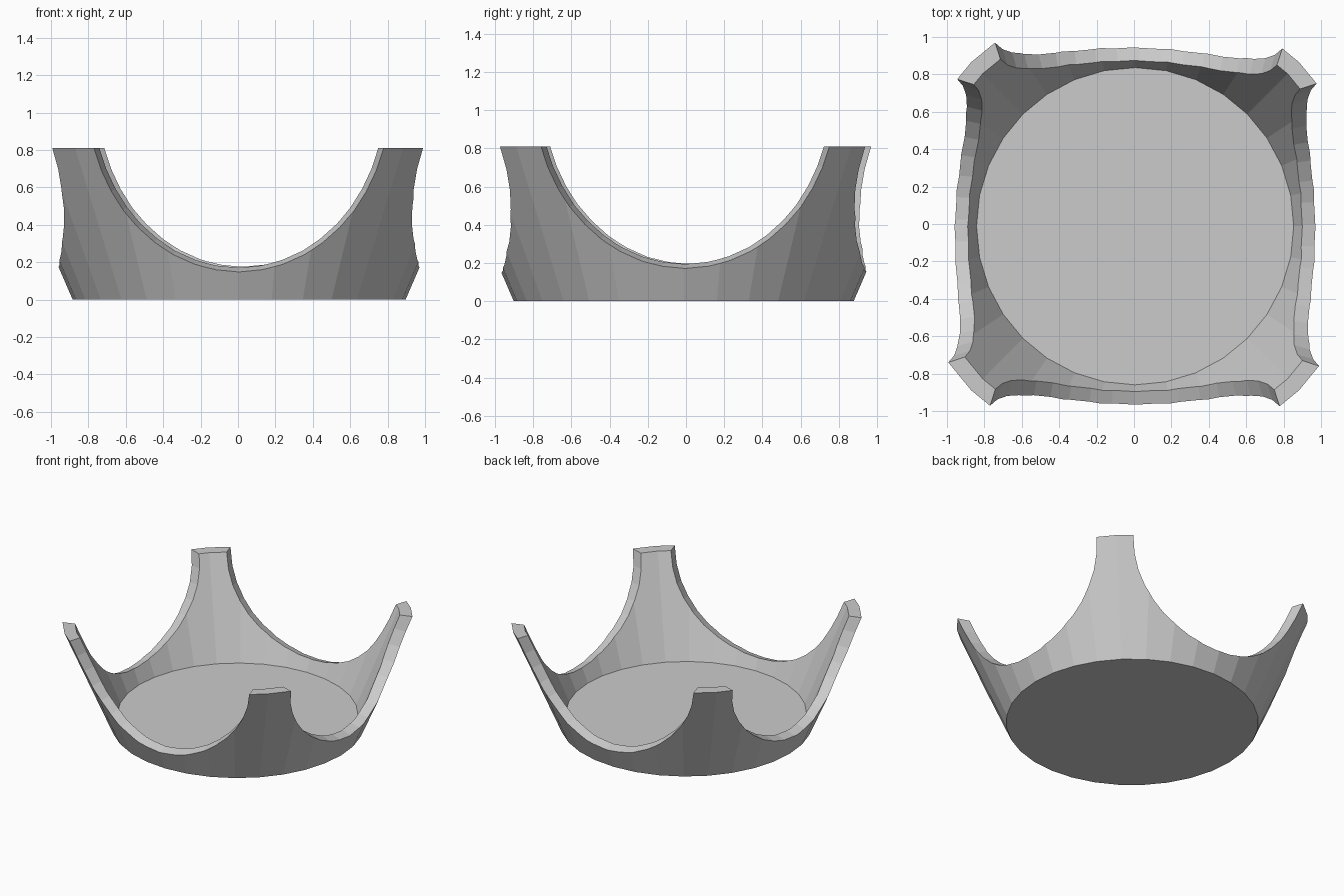
import bpy, bmesh
from math import sin, cos, pi
from mathutils import Matrix, Vector

if "Cube" in bpy.data.objects:
    bpy.data.objects.remove(bpy.data.objects["Cube"])

SIDES = 32
CX, CY, TOP = 0.006, -0.012, 0.81


def make_object(name, bm):
    bmesh.ops.recalc_face_normals(bm, faces=bm.faces[:])
    mesh = bpy.data.meshes.new(name)
    bm.to_mesh(mesh)
    bm.free()
    obj = bpy.data.objects.new(name, mesh)
    bpy.context.collection.objects.link(obj)
    return obj


# Flared dish: outer wall, flat lip, inner wall and floor
bm = bmesh.new()
rings = []
for r, z in [(0.89, 0), (1.24, TOP), (1.153, TOP), (0.848, 0.085)]:
    rings.append([bm.verts.new((CX + r * cos(2 * pi * i / SIDES),
                                CY + r * sin(2 * pi * i / SIDES), z))
                  for i in range(SIDES)])
for a, b in zip(rings, rings[1:]):
    for i in range(SIDES):
        j = (i + 1) % SIDES
        bm.faces.new((a[i], a[j], b[j], b[i]))
bm.faces.new(rings[0])
bm.faces.new(rings[-1])
dish = make_object("dish", bm)


# Tapered round scoops, one per side, leaving four corner posts
def scoop(name, direction, centre, half_width, low):
    rise = TOP - low
    radius = (half_width ** 2 + rise ** 2) / (2 * rise)
    near, far, taper = 0.35, 1.5, 0.32
    r1 = radius + taper * (near - 0.96)
    r2 = radius + taper * (far - 0.96)
    d = Vector(direction)
    place = Vector(centre) + d * (near + far) / 2
    place.z = low + radius
    turn = d.to_track_quat('Z', 'Y').to_matrix().to_4x4()
    cutter = bmesh.new()
    bmesh.ops.create_cone(cutter, cap_ends=True, segments=40, radius1=r1,
                          radius2=r2, depth=far - near,
                          matrix=Matrix.Translation(place) @ turn)
    obj = make_object(name, cutter)
    obj.hide_render = True
    return obj


cutters = [
    scoop("front_scoop", (0, -1, 0), (0.004, 0, 0), 0.77, 0.15),
    scoop("back_scoop", (0, 1, 0), (0.03, 0, 0), 0.77, 0.148),
    scoop("right_scoop", (1, 0, 0), (0, -0.002, 0), 0.748, 0.175),
    scoop("left_scoop", (-1, 0, 0), (0, 0.025, 0), 0.755, 0.172),
]
bpy.context.view_layer.objects.active = dish
for c in cutters:
    mod = dish.modifiers.new(c.name, 'BOOLEAN')
    mod.operation = 'DIFFERENCE'
    mod.solver = 'EXACT'
    mod.object = c
    bpy.ops.object.modifier_apply(modifier=mod.name)
for c in cutters:
    bpy.data.objects.remove(c)
